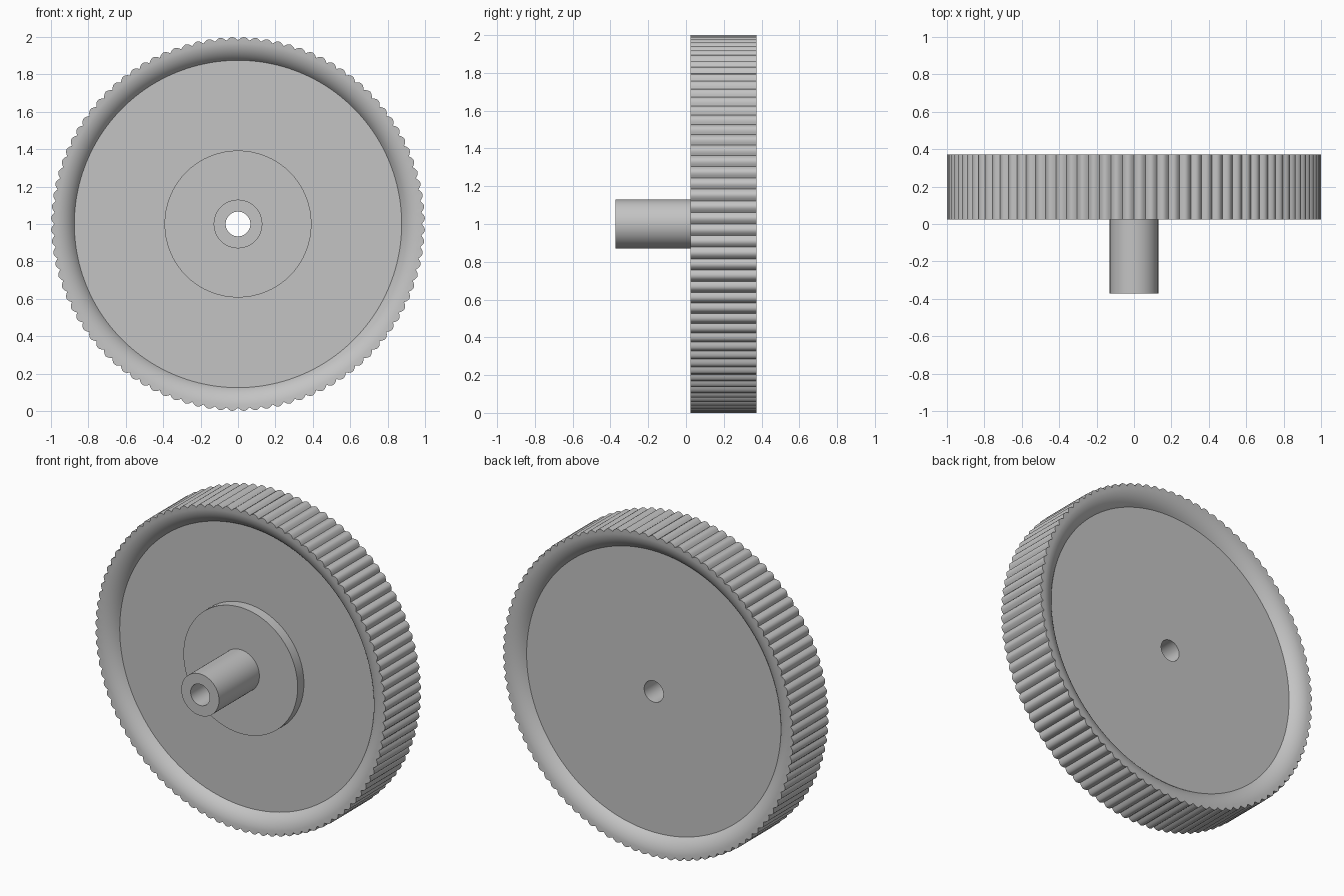
import bpy, bmesh, math

cube = bpy.data.objects.get("Cube")
if cube:
    bpy.data.objects.remove(cube, do_unlink=True)

GREY = (0.55, 0.55, 0.55, 1.0)
grey = bpy.data.materials.new("plain grey")
grey.use_nodes = True
grey.diffuse_color = GREY
grey.node_tree.nodes["Principled BSDF"].inputs["Base Color"].default_value = GREY

AXIS_Z = 1.0
RIBS, STEPS, RIB_DEPTH = 100, 6, 0.018
FRONT, BACK = 0.025, 0.372
TREAD, WEB, BORE = 0.982, 0.875, 0.066
FRONT_RECESS, BACK_RECESS = 0.062, 0.055


def lathe(name, profile, segments, ribbed_from=None):
    """Spin a closed (radius, y) profile about the y axis; outer points get ribs."""
    bm = bmesh.new()
    columns = []
    for i in range(segments):
        a = math.tau * i / segments
        rib = RIB_DEPTH * abs(math.sin(a * RIBS / 2))
        column = []
        for r, y in profile:
            if ribbed_from and r >= ribbed_from:
                r += rib
            column.append(bm.verts.new((r * math.cos(a), y, AXIS_Z + r * math.sin(a))))
        columns.append(column)
    n = len(profile)
    for i in range(segments):
        p, q = columns[i], columns[(i + 1) % segments]
        for j in range(n):
            k = (j + 1) % n
            bm.faces.new((p[j], p[k], q[k], q[j]))
    bmesh.ops.recalc_face_normals(bm, faces=bm.faces)
    mesh = bpy.data.meshes.new(name)
    bm.to_mesh(mesh)
    bm.free()
    mesh.materials.append(grey)
    obj = bpy.data.objects.new(name, mesh)
    bpy.context.collection.objects.link(obj)
    bpy.ops.object.select_all(action='DESELECT')
    obj.select_set(True)
    bpy.context.view_layer.objects.active = obj
    bpy.ops.object.shade_smooth_by_angle(angle=math.radians(32))
    return obj


def lip(face_y, depth, inward):
    """Rounded lip curving from the tread edge down to the web."""
    width = TREAD - WEB
    radius = (width ** 2 + depth ** 2) / (2 * depth)
    sweep = math.asin(width / radius)
    return [(TREAD - radius * math.sin(sweep * t / 8),
             face_y + inward * radius * (1 - math.cos(sweep * t / 8)))
            for t in range(9)]


# Ribbed wheel with a recessed web on both sides
wheel_profile = [(BORE, FRONT + FRONT_RECESS)]
wheel_profile += reversed(lip(FRONT, FRONT_RECESS, 1))
wheel_profile += lip(BACK, BACK_RECESS, -1)
wheel_profile += [(BORE, BACK - BACK_RECESS)]
lathe("ribbed_wheel", wheel_profile, RIBS * STEPS, ribbed_from=TREAD - 0.001)

# Hollow shaft with its flange, seated on the front of the web
SHAFT, FLANGE, TIP = 0.13, 0.393, -0.372
lathe("shaft_and_flange", [
    (BORE, TIP), (SHAFT, TIP), (SHAFT, FRONT), (FLANGE, FRONT),
    (FLANGE, FRONT + FRONT_RECESS), (BORE, FRONT + FRONT_RECESS)], 64)
